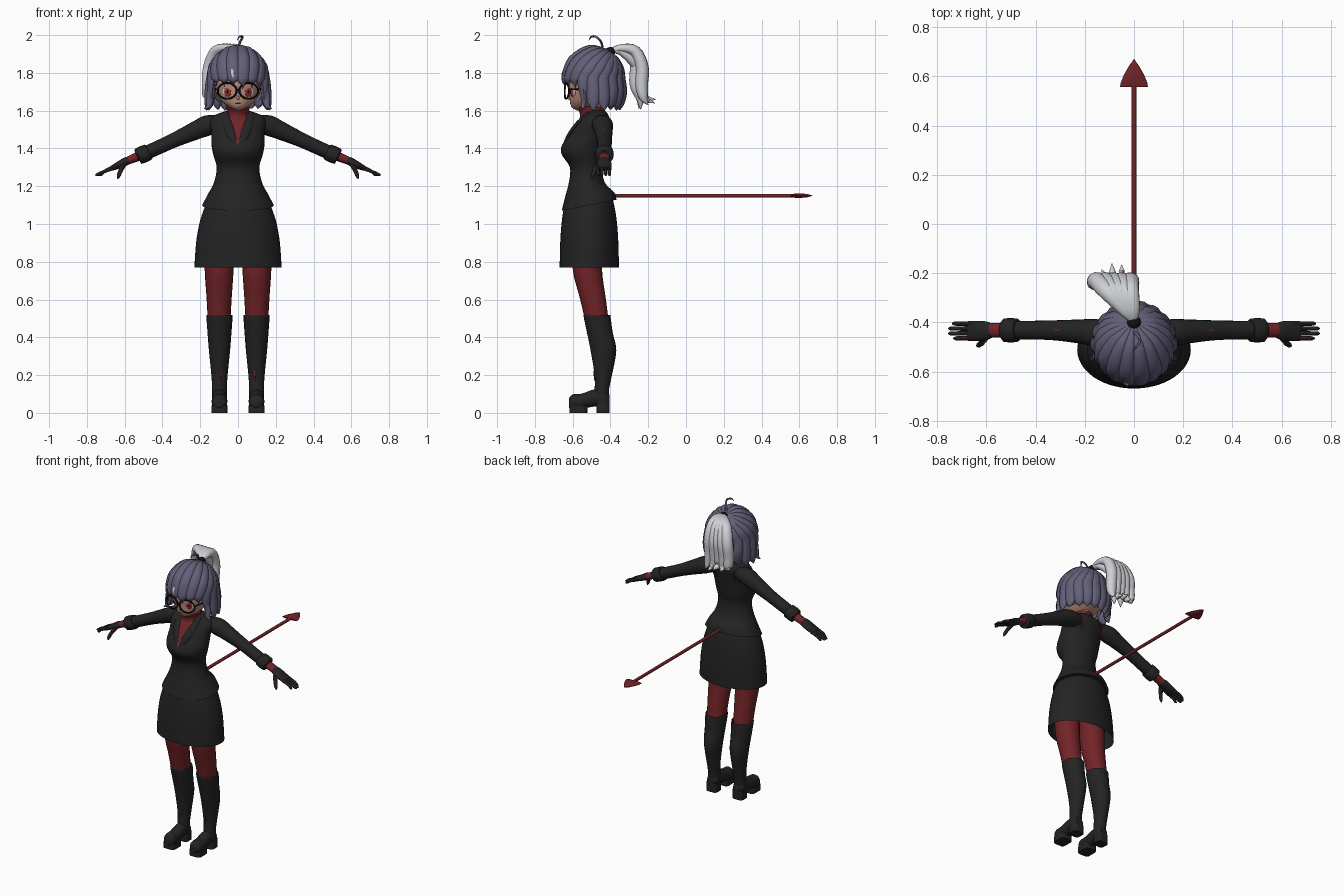
import bpy, bmesh, math, random
from mathutils import Vector, Matrix

random.seed(4)


def material(name, rgb):
    m = bpy.data.materials.new(name)
    m.diffuse_color = (*rgb, 1)
    return m


BLACK = material("suit black", (0.017, 0.017, 0.017))
RED = material("dark red", (0.17, 0.017, 0.02))
HAIR = material("violet grey hair", (0.125, 0.115, 0.19))
SILVER = material("silver hair", (0.62, 0.63, 0.66))
SKIN = material("skin", (0.52, 0.28, 0.21))
FRAME = material("frame black", (0.006, 0.006, 0.007))
IRIS = material("eye red", (0.33, 0.03, 0.025))


def finish(name, bm, mats, mirror=False, angle=45):
    bmesh.ops.recalc_face_normals(bm, faces=bm.faces)
    me = bpy.data.meshes.new(name)
    bm.to_mesh(me)
    bm.free()
    for m in mats:
        me.materials.append(m)
    me.shade_smooth()
    me.set_sharp_from_angle(angle=math.radians(angle))
    ob = bpy.data.objects.new(name, me)
    bpy.context.collection.objects.link(ob)
    if mirror:
        ob.modifiers.new("mirror", 'MIRROR').use_mirror_merge = False
    return ob


def spline(pts, sub):
    """Catmull-Rom through points of any dimension."""
    out = []
    for i in range(len(pts) - 1):
        p = [pts[max(0, min(len(pts) - 1, i + k))] for k in (-1, 0, 1, 2)]
        for s in range(sub):
            t = s / sub
            out.append([0.5 * (2 * b + (c - a) * t + (2 * a - 5 * b + 4 * c - d) * t * t
                               + (3 * b - a - 3 * c + d) * t ** 3) for a, b, c, d in zip(*p)])
    return out + [list(pts[-1])]


def loft_bm(pts, n=16, sub=4, axis=None, ref=(0, 1, 0), center=None, caps=True):
    """Elliptical rings (x, y, z, half width, half depth) joined along a path."""
    pts = spline(pts, sub)
    bm, rings = bmesh.new(), []
    for i, p in enumerate(pts):
        c = Vector(p[:3])
        t = Vector(axis) if axis else Vector(pts[min(i + 1, len(pts) - 1)][:3]) - Vector(pts[max(i - 1, 0)][:3])
        t.normalize()
        r = c - Vector(center) if center else Vector(ref)
        u = r.cross(t).normalized()
        v = t.cross(u)
        a, b = max(p[3], 0.0005), max(p[4], 0.0005)
        rings.append([bm.verts.new(c + u * a * math.cos(k * math.tau / n) + v * b * math.sin(k * math.tau / n))
                      for k in range(n)])
    for r, s in zip(rings, rings[1:]):
        for k in range(n):
            bm.faces.new((r[k], r[(k + 1) % n], s[(k + 1) % n], s[k]))
    if caps:
        bm.faces.new(rings[0])
        bm.faces.new(rings[-1])
    return bm


def loft(name, pts, mat, mirror=False, **kw):
    return finish(name, loft_bm(pts, **kw), [mat], mirror)


def body(name, rows, mat, x=0, mirror=False, **kw):
    """Horizontal rings from rows (z, centre y, half width, half depth)."""
    return loft(name, [(x, cy, z, a, b) for z, cy, a, b in rows], mat, mirror, axis=(0, 0, 1), **kw)


def ball(name, loc, size, mat, turn=0, mirror=False):
    bm = bmesh.new()
    bmesh.ops.create_uvsphere(bm, u_segments=20, v_segments=12, radius=1, matrix=Matrix.LocRotScale(
        Vector(loc), Matrix.Rotation(math.radians(turn), 3, 'Z'), Vector(size)))
    return finish(name, bm, [mat], mirror)


def block(name, loc, size, mat, mirror=False):
    bm = bmesh.new()
    bmesh.ops.create_cube(bm, size=1, matrix=Matrix.LocRotScale(Vector(loc), None, Vector(size)))
    bmesh.ops.bevel(bm, geom=[e for e in bm.edges if abs(e.verts[0].co.z - e.verts[1].co.z) > 0.01],
                    offset=0.02, segments=4, affect='EDGES', profile=0.5)
    return finish(name, bm, [mat], mirror)


# Jacket with red shirt cut into the neckline and a tilted hem
jacket = loft_bm([(0, cy, z, a, b) for z, cy, a, b in (
    (1.10, -.513, .19, .145), (1.16, -.51, .158, .128), (1.22, -.525, .127, .095), (1.30, -.53, .113, .085),
    (1.37, -.545, .132, .114), (1.42, -.54, .14, .115), (1.48, -.515, .14, .10), (1.54, -.49, .148, .085),
    (1.575, -.478, .125, .068), (1.60, -.48, .06, .052))], n=40, axis=(0, 0, 1))
for s in (-1, 1):
    bmesh.ops.bisect_plane(jacket, geom=jacket.verts[:] + jacket.edges[:] + jacket.faces[:],
                           plane_co=(0, 0, 1.41), plane_no=(s, 0, -0.32))
for f in jacket.faces:
    c = f.calc_center_median()
    f.material_index = int(c.y < -.5 and abs(c.x) < (c.z - 1.41) * 0.32)
for v in jacket.verts:
    if v.co.z < 1.2:
        v.co.z += (v.co.y + .51) * 2 * (1.2 - v.co.z)
finish("jacket", jacket, [BLACK, RED])
loft("lapel", [(.006, -.656, 1.40, .006, .004), (.035, -.622, 1.47, .022, .008),
               (.058, -.575, 1.535, .024, .008), (.068, -.515, 1.59, .014, .008)], BLACK, True, n=10)
body("shirt_collar", [(1.55, -.49, .078, .075), (1.585, -.497, .058, .065), (1.622, -.507, .064, .078)],
     RED, n=24, caps=False)
body("neck", [(1.54, -.48, .045, .045), (1.66, -.49, .042, .042)], SKIN)

# Skirt
body("skirt", [(1.13, -.51, .155, .122), (1.08, -.512, .18, .136), (1.0, -.512, .205, .147),
               (.9, -.512, .222, .154), (.77, -.512, .231, .157)], BLACK, n=48, caps=False)

# Legs and boots
body("leg", [(.98, -.515, .08, .08), (.77, -.523, .077, .078), (.6, -.492, .066, .068), (.45, -.465, .058, .06)],
     RED, x=.1, mirror=True, n=20)
body("boot_shaft", [(.49, -.47, .058, .058), (.518, -.47, .066, .068), (.505, -.47, .069, .071),
                    (.42, -.455, .063, .068), (.33, -.437, .056, .068), (.2, -.438, .043, .046),
                    (.12, -.446, .039, .038), (.05, -.447, .04, .04)], BLACK, x=.098, mirror=True, n=20)
loft("boot_foot", [(.098, -.405, .07, .025, .025), (.098, -.43, .075, .039, .04), (.098, -.49, .078, .039, .045),
                   (.098, -.55, .062, .042, .04), (.098, -.60, .058, .04, .04), (.098, -.62, .052, .024, .024)],
     BLACK, True, ref=(0, 0, 1), axis=(0, -1, 0))
block("boot_sole", (.098, -.57, .02), (.084, .095, .04), BLACK, True)
block("boot_heel", (.098, -.44, .03), (.078, .07, .06), BLACK, True)

# Arms, cuffs, wrists and gloved hands
loft("sleeve", [(.09, -.45, 1.535, .04, .05), (.16, -.442, 1.522, .054, .056), (.22, -.437, 1.497, .049, .049),
                (.335, -.432, 1.445, .039, .04), (.44, -.432, 1.397, .037, .038), (.5, -.432, 1.37, .036, .037)],
     BLACK, True, n=20)
loft("cuff", [(.472, -.432, 1.382, .034, .036), (.476, -.432, 1.38, .044, .048), (.527, -.432, 1.359, .044, .048),
              (.531, -.432, 1.357, .03, .032)], BLACK, True, sub=2, n=20)
loft("wrist", [(.51, -.432, 1.365, .025, .03), (.555, -.432, 1.347, .023, .029), (.595, -.432, 1.33, .02, .03)],
     RED, True)
loft("glove_palm", [(.58, -.433, 1.337, .02, .03), (.60, -.434, 1.328, .022, .038), (.64, -.435, 1.308, .018, .041),
                    (.675, -.435, 1.292, .012, .04)], BLACK, True)
for i in range(4):
    y, tip = -.405 - .02 * i, (.74, .755, .755, .735)[i]
    loft("finger", [(.66, y, 1.297, .01, .0095), (.71, y, 1.277, .009, .009), (tip - .01, y, 1.262, .008, .008),
                    (tip, y, 1.258, .003, .003)], BLACK, True, n=8)
    loft("finger_stripe", [(.65, y, 1.314, .003, .003), (.70, y, 1.290, .003, .003)], RED, True, n=6)
loft("thumb", [(.605, -.455, 1.315, .014, .014), (.62, -.482, 1.285, .012, .012), (.632, -.493, 1.255, .01, .01),
               (.636, -.494, 1.238, .003, .003)], BLACK, True, n=10)
loft("thumb_stripe", [(.60, -.468, 1.315, .006, .008), (.618, -.492, 1.287, .004, .006)], RED, True, n=8)

# Red slits on sleeves, back and boots
for a, b in (((.20, -.42, 1.552), (.26, -.42, 1.519)), ((.27, -.435, 1.518), (.35, -.43, 1.476)),
             ((.07, -.414, 1.535), (.065, -.428, 1.465)), ((.10, -.425, 1.53), (.095, -.440, 1.47)),
             ((.09, -.483, .25), (.09, -.484, .17)), ((.10, -.521, .43), (.10, -.519, .415))):
    m = [(p + q) / 2 for p, q in zip(a, b)]
    loft("red_slit", [(*a, .001, .001), (*m, .006, .006), (*b, .001, .001)], RED, True, n=8)

# Head and face
body("head", [(1.602, -.56, .012, .02), (1.618, -.55, .045, .055), (1.65, -.52, .088, .095), (1.70, -.49, .12, .13),
              (1.76, -.485, .13, .14), (1.84, -.485, .122, .13), (1.89, -.485, .08, .09)], SKIN, n=32)
ball("nose", (0, -.618, 1.668), (.008, .01, .01), SKIN)
ball("mouth", (0, -.611, 1.638), (.014, .004, .003), RED)
ball("eye_white", (.055, -.599, 1.70), (.03, .008, .027), SILVER, 25, True)
ball("iris", (.054, -.602, 1.70), (.022, .009, .026), IRIS, 25, True)
ball("pupil", (.054, -.606, 1.70), (.008, .008, .011), FRAME, 25, True)
loft("eyebrow", [(.03, -.622, 1.752, .002, .002), (.06, -.61, 1.758, .004, .004), (.09, -.59, 1.75, .002, .002)],
     SILVER, True, n=6)

# Glasses
rim = [(.057 + .05 * math.cos(k * math.tau / 24), 0, 1.705 + .042 * math.sin(k * math.tau / 24)) for k in range(25)]
loft("glasses_rim", [(x, -.642 + 2 * x * x, z, .005, .005) for x, y, z in rim], FRAME, True, n=8, sub=1)
loft("glasses_bridge", [(-.012, -.641, 1.712, .004, .004), (.012, -.641, 1.712, .004, .004)], FRAME, n=8)
loft("glasses_temple", [(.106, -.618, 1.712, .004, .004), (.135, -.50, 1.717, .004, .004)], FRAME, True, n=8)

# Hair cap, open over the face
C, R = Vector((0, -.49, 1.765)), Vector((.15, .152, .168))
cap = bmesh.new()
bmesh.ops.create_uvsphere(cap, u_segments=40, v_segments=24, radius=1, matrix=Matrix.LocRotScale(C, None, R))
bmesh.ops.delete(cap, geom=[f for f in cap.faces if f.calc_center_median().z < 1.65 or
                            (f.calc_center_median().y < -.51 and f.calc_center_median().z < 1.785)], context='FACES')
finish("hair_cap", cap, [HAIR])

# Hair locks running from the tie over the skull
tie = Vector((0, .56, .83)).normalized()
for k in range(18):
    deg = k * 20 - 170
    phi, side = math.radians(deg), abs(deg)
    end = Vector((math.sin(phi), -math.cos(phi), .06)).normalized()
    pts = []
    for f, w, d in ((.08, .012, .012), (.35, .026, .018), (.7, .034, .02), (1, .035, .019)):
        q = tie.slerp(end, f)
        pts.append((*(C + Vector((q.x * R.x, q.y * R.y, q.z * R.z))), w, d))
    e = Vector(pts[-1][:3]) - C
    j = random.uniform(-.012, .012)
    if side < 60:      # fringe
        tail = [(1.0, 1.742 + j, .008, .006), (.98, 1.722 + j, .001, .001)]
    elif side < 80:    # face framing
        tail = [(1.03, 1.70, .024, .014), (1.0, 1.63 + j, .001, .001)]
    else:              # long sides and back
        out = 1.12 if side < 120 else .92
        tail = [(1.04, 1.70, .036, .022), (.5 + out / 2, 1.64, .03, .02), (out, 1.607 + j / 2, .004, .004)]
    pts += [(C.x + e.x * m, C.y + e.y * m, z, w, d) for m, z, w, d in tail]
    loft("hair_lock", pts, HAIR, n=10, center=C)
loft("curled_side_lock", [(.135, -.55, 1.74, .02, .014), (.148, -.54, 1.67, .022, .016),
                          (.155, -.545, 1.625, .014, .012), (.18, -.55, 1.61, .001, .001)], HAIR, True, n=10)
loft("silver_fringe_lock", [(-.03, -.62, 1.85, .004, .004), (-.03, -.65, 1.80, .01, .008),
                            (-.02, -.652, 1.755, .001, .001)], SILVER, n=8, center=C)
loft("stray_curl", [(0, -.44, 1.925, .006, .006), (.012, -.45, 1.965, .006, .006), (.024, -.475, 1.99, .006, .006),
                    (.008, -.50, 1.992, .005, .005), (-.004, -.515, 1.972, .001, .001)], HAIR, n=8)

# Hair tie and silver ponytail fanning to one side
ball("hair_tie", (0, -.40, 1.915), (.028, .028, .022), FRAME)
for x, y, z in ((-.005, -.20, 1.63), (-.05, -.165, 1.64), (-.09, -.16, 1.66), (-.13, -.185, 1.65),
                (-.175, -.22, 1.67), (-.04, -.24, 1.605), (-.10, -.25, 1.61)):
    inner = -.06 if z < 1.62 else 0
    loft("ponytail_lock", [(0, -.395, 1.915, .014, .014), (x * .25, -.345, 1.932 + inner * .3, .026, .02),
                           (x * .6 - .01, -.27, 1.915 + inner, .034, .03),
                           (x * .8 - .01, -.232 + inner * .5, 1.83, .036, .034),
                           (x * .85 - .01, -.235 + inner * .5, 1.74, .034, .034),
                           (x * .9 - .005, -.225 + inner * .3, 1.67, .026, .024),
                           (x, y, z, .001, .001)], SILVER, n=12, center=(-.04, -.36, 1.75))

# Arrow-headed tail
loft("tail", [(0, -.43, 1.15, .01, .01), (0, .58, 1.15, .01, .01)], RED, ref=(0, 0, 1), n=12)
loft("tail_arrowhead", [(0, .572, 1.15, .01, .01), (0, .557, 1.15, .057, .005), (0, .575, 1.15, .054, .011),
                        (0, .605, 1.15, .042, .012), (0, .64, 1.15, .022, .009), (0, .67, 1.15, .001, .001)],
     RED, ref=(0, 0, 1), axis=(0, 1, 0), sub=1)
